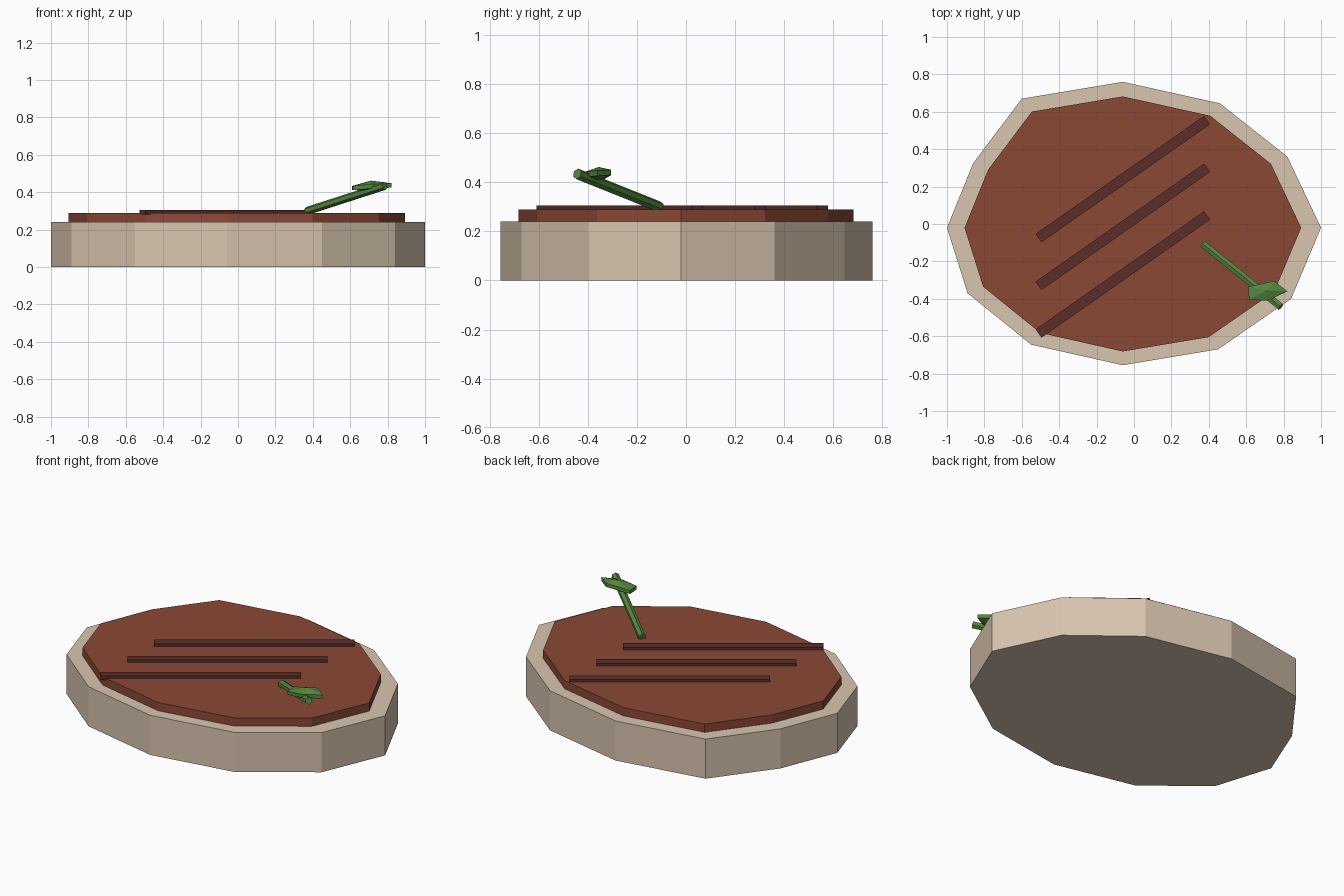
import bpy, bmesh, math
from mathutils import Vector, Matrix

if "Cube" in bpy.data.objects:
    bpy.data.objects.remove(bpy.data.objects["Cube"])


def material(name, rgb):
    m = bpy.data.materials.new(name)
    m.diffuse_color = (*rgb, 1)
    m.use_nodes = True
    m.node_tree.nodes["Principled BSDF"].inputs["Base Color"].default_value = m.diffuse_color
    return m


def add_object(name, bm, mat):
    bmesh.ops.recalc_face_normals(bm, faces=bm.faces)
    mesh = bpy.data.meshes.new(name)
    bm.to_mesh(mesh)
    bm.free()
    mesh.materials.append(mat)
    obj = bpy.data.objects.new(name, mesh)
    bpy.context.collection.objects.link(obj)
    return obj


def slab(name, outline, z0, z1, mat):
    bm = bmesh.new()
    low = [bm.verts.new((x, y, z0)) for x, y in outline]
    face = bm.faces.new(low)
    top = bmesh.ops.extrude_face_region(bm, geom=[face], use_keep_orig=True)
    for v in top["geom"]:
        if isinstance(v, bmesh.types.BMVert):
            v.co.z = z1
    return add_object(name, bm, mat)


tan = material("fat", (0.69, 0.56, 0.43))
red = material("meat", (0.26, 0.065, 0.037))
dark = material("char", (0.107, 0.027, 0.021))
green = material("herb", (0.09, 0.24, 0.05))

# Irregular twelve-sided slab with a slightly smaller meat core
outline = [(-0.06, 0.76), (0.46, 0.645), (0.82, 0.36), (1.0, -0.02),
           (0.84, -0.40), (0.45, -0.67), (-0.06, -0.755), (-0.55, -0.645),
           (-0.89, -0.37), (-1.0, -0.02), (-0.86, 0.325), (-0.60, 0.67)]
cx, cy = -0.06, -0.02
core = [(cx + (x - cx) * 0.9, cy + (y - cy) * 0.9) for x, y in outline]
slab("fat_rim", outline, 0.0, 0.24, tan)
slab("meat_core", core, 0.001, 0.29, red)

# Diagonal grill marks
for i in range(3):
    bm = bmesh.new()
    M = (Matrix.Translation((-0.06, 0.24 - 0.255 * i, 0.2925))
         @ Matrix.Rotation(math.radians(35), 4, 'Z')
         @ Matrix.Diagonal((1.1, 0.055, 0.025, 1)))
    bmesh.ops.create_cube(bm, size=1, matrix=M)
    add_object(f"grill_mark_{i + 1}", bm, dark)

# Herb stem
a, b = Vector((0.37, -0.108, 0.30)), Vector((0.785, -0.443, 0.434))
bm = bmesh.new()
M = Matrix.Translation((a + b) / 2) @ (b - a).to_track_quat('Z', 'Y').to_matrix().to_4x4()
bmesh.ops.create_cone(bm, cap_ends=True, segments=6, radius1=0.022, radius2=0.022,
                      depth=(b - a).length, matrix=M)
add_object("herb_stem", bm, green)

# Herb leaf: small faceted lozenge
rim = [(0.61, -0.335, 0.422), (0.75, -0.305, 0.44), (0.82, -0.36, 0.437),
       (0.715, -0.41, 0.432), (0.615, -0.405, 0.422)]
bm = bmesh.new()
for x, y, z in rim:
    for dz in (-0.011, 0.011):
        bm.verts.new((x, y, z + dz))
bm.verts.new((0.71, -0.355, 0.462))
bm.verts.new((0.71, -0.355, 0.409))
bmesh.ops.convex_hull(bm, input=bm.verts)
add_object("herb_leaf", bm, green)
